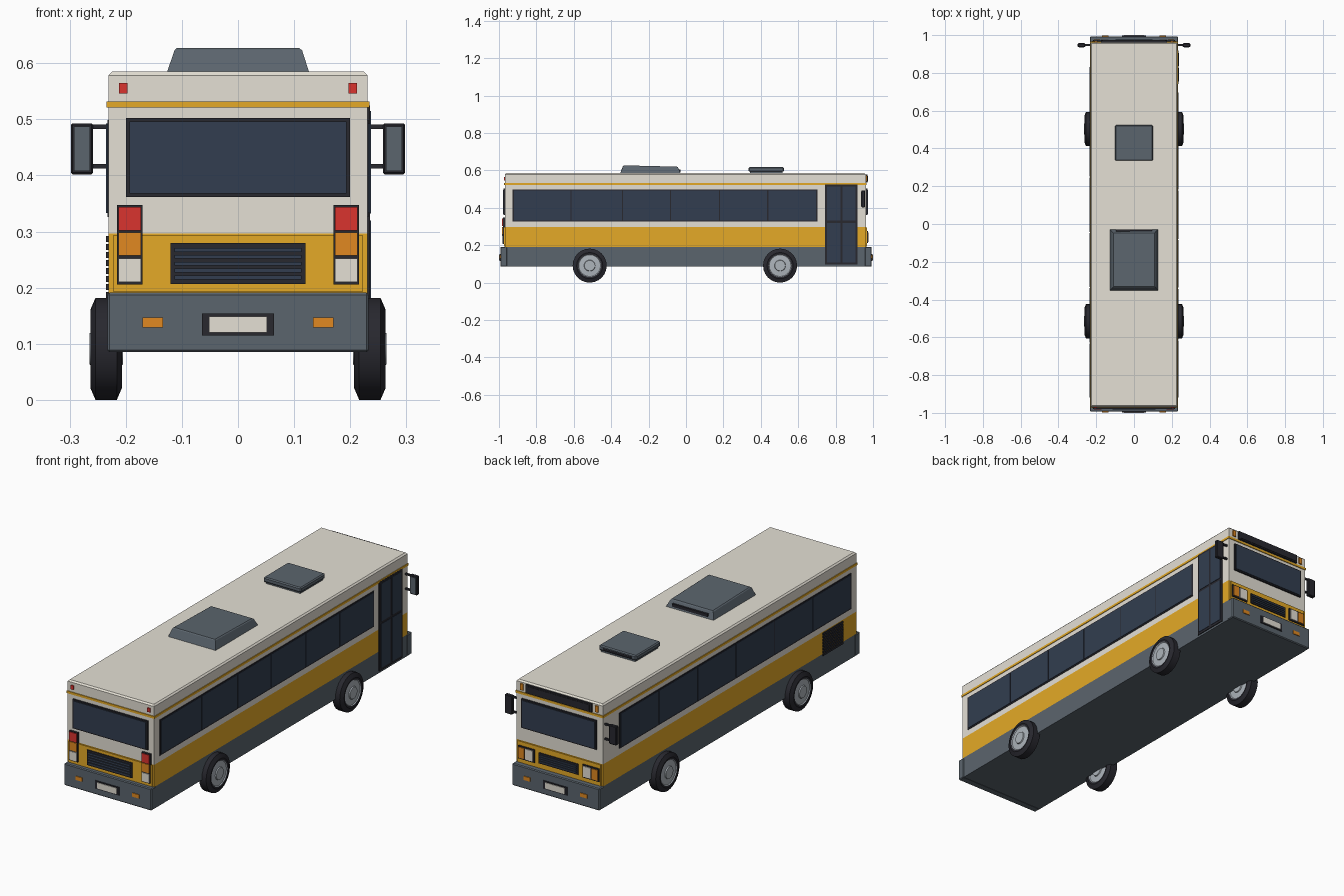
import bpy, bmesh, math
from mathutils import Matrix

if "Cube" in bpy.data.objects:
    bpy.data.objects.remove(bpy.data.objects["Cube"])

def mat(name, r, g, b):
    m = bpy.data.materials.new(name)
    m.diffuse_color = (r, g, b, 1)
    m.use_nodes = True
    m.node_tree.nodes["Principled BSDF"].inputs["Base Color"].default_value = m.diffuse_color
    return m

CREAM = mat("cream paint", 0.78, 0.745, 0.665)
YELLOW = mat("yellow paint", 0.78, 0.40, 0.02)
GREY = mat("slate grey", 0.105, 0.13, 0.155)
GLASS = mat("blue glass", 0.032, 0.048, 0.080)
DARK = mat("dark rubber", 0.021, 0.021, 0.028)
RED = mat("red lens", 0.70, 0.033, 0.028)
ORANGE = mat("orange lens", 0.75, 0.25, 0.015)
HUB = mat("wheel metal", 0.42, 0.46, 0.50)

def finish(name, bm, *mats):
    bmesh.ops.recalc_face_normals(bm, faces=bm.faces)
    me = bpy.data.meshes.new(name)
    bm.to_mesh(me)
    bm.free()
    for m in mats:
        me.materials.append(m)
    ob = bpy.data.objects.new(name, me)
    bpy.context.collection.objects.link(ob)
    return ob

def box(name, x, y, z, m, bevel=0, top_only=False, taper=(0, 0), slope=0):
    """Box from three (low, high) ranges; the top can taper, slope and be bevelled."""
    bm = bmesh.new()
    bmesh.ops.create_cube(bm, size=1)
    for v in bm.verts:
        up = v.co.z > 0
        sx, sy = (1 if v.co.x > 0 else -1), (1 if v.co.y > 0 else -1)
        v.co = (x[sx > 0] - up * sx * taper[0],
                y[sy > 0] - up * sy * taper[1],
                z[up] - (slope if up and sy > 0 else 0))
    if bevel:
        edges = [e for e in bm.edges
                 if not top_only or min(v.co.z for v in e.verts) > (z[0] + z[1]) / 2]
        bmesh.ops.bevel(bm, geom=edges, offset=bevel, segments=1, affect='EDGES')
    return finish(name, bm, m)

REAR, FRONT = -0.968, 0.962
W = 0.231

def end_plate(name, s, x, z, out, m, base=None):
    """Plate on the rear (s=-1) or front (s=1) face, standing out by 'out'."""
    b = base if base is not None else (REAR if s < 0 else FRONT)
    return box(name, x, sorted((b - s * 0.005, b + s * out)), z, m)

def side_plate(name, s, y, z, out, m):
    """Plate on the left (s=-1) or right (s=1) side."""
    return box(name, sorted((s * (W - 0.005), s * (W + out))), y, z, m)

def pair(x):
    return (x, (-x[1], -x[0]))

# Body shell in stacked colour bands
box("skirt", (-W, W), (REAR, FRONT), (0.086, 0.19), GREY)
box("waist_band", (-W, W), (REAR, FRONT), (0.19, 0.297), YELLOW)
box("upper_body", (-W, W), (REAR, FRONT), (0.297, 0.585), CREAM, 0.007, True)
box("roof_stripe", (-W - 0.003, W + 0.003), (REAR - 0.004, FRONT + 0.004),
    (0.521, 0.532), YELLOW)

# Roof units
box("air_conditioner", (-0.127, 0.127), (-0.352, -0.028), (0.583, 0.627), GREY,
    0.004, True, (0.014, 0.016), 0.007)
box("air_conditioner_slot", (-0.095, 0.095), (-0.045, -0.029), (0.592, 0.606), DARK)
box("roof_hatch_base", (-0.092, 0.092), (0.343, 0.517), (0.583, 0.595), GREY)
box("roof_hatch", (-0.1, 0.1), (0.335, 0.523), (0.593, 0.617), GREY, 0.005)
box("roof_hatch_slot", (-0.075, 0.075), (0.515, 0.5245), (0.599, 0.608), DARK)

# Side windows: dark frame with separate panes
def window_row(s, cuts):
    label = "right" if s > 0 else "left"
    side_plate(label + "_window_frame", s, (cuts[0] - 0.006, cuts[-1] + 0.006),
               (0.326, 0.499), 0.002, DARK)
    for a, b in zip(cuts, cuts[1:]):
        side_plate(label + "_window", s, (a + 0.003, b - 0.003),
                   (0.333, 0.493), 0.004, GLASS)

window_row(1, [-0.922, -0.614, -0.34, -0.083, 0.18, 0.437, 0.698])
window_row(-1, [-0.922 + i * 0.2925 for i in range(7)])

# Door with two leaves on the right side
side_plate("door_frame", 1, (0.742, 0.918), (0.096, 0.525), 0.004, DARK)
for y in ((0.754, 0.825), (0.837, 0.906)):
    for z in ((0.108, 0.32), (0.332, 0.515)):
        side_plate("door_pane", 1, y, z, 0.006, GLASS)

# Engine vent slats on the left side
for i in range(8):
    z = 0.182 + i * 0.0142
    side_plate("vent_slat", -1, (-0.865, -0.71), (z, z + 0.0105), 0.004, DARK)

# Fittings shared by both ends
for s, label in ((-1, "rear"), (1, "front")):
    b = s * 0.993
    box(label + "_bumper", (-W - 0.002, W + 0.002),
        sorted((s * 0.955, b)), (0.085, 0.191), GREY, 0.004)
    end_plate(label + "_plate_frame", s, (-0.064, 0.064), (0.115, 0.154), 0.004, DARK, b)
    end_plate(label + "_number_plate", s, (-0.052, 0.052), (0.12, 0.149), 0.007, CREAM, b)
    for x in pair((0.134, 0.17)):
        end_plate(label + "_bumper_lamp", s, x, (0.129, 0.147), 0.004, ORANGE, b)
    end_plate(label + "_panel", s, (-0.222, 0.222), (0.192, 0.294), 0.006, YELLOW)
    end_plate(label + "_screen_frame", s, (-0.2, 0.2), (0.362, 0.502), 0.008, DARK)
    end_plate(label + "_screen", s, (-0.193, 0.193), (0.368, 0.496), 0.011, GLASS)
    # Grille with horizontal slats
    gx, z0, z1, n = (0.12, 0.207, 0.28, 5) if s < 0 else (0.105, 0.217, 0.268, 4)
    end_plate(label + "_grille", s, (-gx, gx), (z0, z1), 0.011, DARK)
    step = (z1 - z0 - 0.012) / n
    for i in range(n):
        z = z0 + 0.008 + i * step
        end_plate(label + "_grille_slat", s, (-gx + 0.007, gx - 0.007),
                  (z, z + step * 0.55), 0.015, GLASS)

# Rear lamp clusters and roof markers
for x in pair((0.17, 0.216)):
    end_plate("tail_lamp_frame", -1, x, (0.206, 0.347), 0.011, DARK)
    lens = (x[0] + 0.003, x[1] - 0.003)
    for z, m in (((0.302, 0.344), RED), ((0.257, 0.298), ORANGE), ((0.21, 0.252), CREAM)):
        end_plate("tail_lamp", -1, lens, z, 0.015, m)
for x in pair((0.197, 0.212)):
    end_plate("rear_marker", -1, x, (0.546, 0.565), 0.005, RED)

# Headlamps, destination board and front markers
for x in pair((0.128, 0.216)):
    end_plate("headlamp_frame", 1, x, (0.212, 0.275), 0.011, DARK)
for x in pair((0.134, 0.174)):
    end_plate("headlamp", 1, x, (0.218, 0.269), 0.015, CREAM)
for x in pair((0.181, 0.211)):
    end_plate("turn_lamp", 1, x, (0.218, 0.269), 0.015, ORANGE)
end_plate("board_frame", 1, (-0.176, 0.176), (0.536, 0.577), 0.009, DARK)
end_plate("destination_board", 1, (-0.165, 0.165), (0.542, 0.571), 0.011, DARK)
for x in pair((0.192, 0.208)):
    end_plate("front_marker", 1, x, (0.542, 0.572), 0.006, ORANGE)

# Mirrors on two arms each
for x in pair((0.258, 0.298)):
    box("mirror_shell", x, (0.938, 0.957), (0.402, 0.493), DARK, 0.003)
    box("mirror_face", (x[0] + 0.006, x[1] - 0.006), (0.935, 0.94), (0.408, 0.487), GREY)
for x in pair((0.225, 0.262)):
    for z in (0.416, 0.487):
        box("mirror_arm", x, (0.943, 0.952), (z - 0.004, z + 0.004), DARK)

# Wheels: profile (x, radius) spun round the axle, colours set by radius
PROFILE = [(0.030, 0), (0.030, 0.028), (0.025, 0.030), (0.023, 0.058), (0.026, 0.061),
           (0.028, 0.070), (0.019, 0.091)]

def wheel(name, x, y):
    bm = bmesh.new()
    pts = PROFILE + [(-a, r) for a, r in reversed(PROFILE)]
    vs = [bm.verts.new((a, 0, r)) for a, r in pts]
    es = [bm.edges.new(p) for p in zip(vs, vs[1:])]
    bmesh.ops.spin(bm, geom=vs + es, cent=(0, 0, 0), axis=(1, 0, 0),
                   angle=math.tau, steps=24, use_duplicate=False)
    bmesh.ops.remove_doubles(bm, verts=bm.verts, dist=1e-5)
    for f in bm.faces:
        if max(v.co.yz.length for v in f.verts) < 0.062:
            f.material_index = 1
    bmesh.ops.transform(bm, matrix=Matrix.Translation((x, y, 0.091)), verts=bm.verts)
    ob = finish(name, bm, DARK, HUB)
    bpy.context.view_layer.objects.active = ob
    ob.select_set(True)
    bpy.ops.object.shade_smooth_by_angle(angle=math.radians(25))
    ob.select_set(False)

for y, label in ((-0.515, "rear"), (0.503, "front")):
    for x in (-0.235, 0.235):
        wheel(label + "_wheel", x, y)
